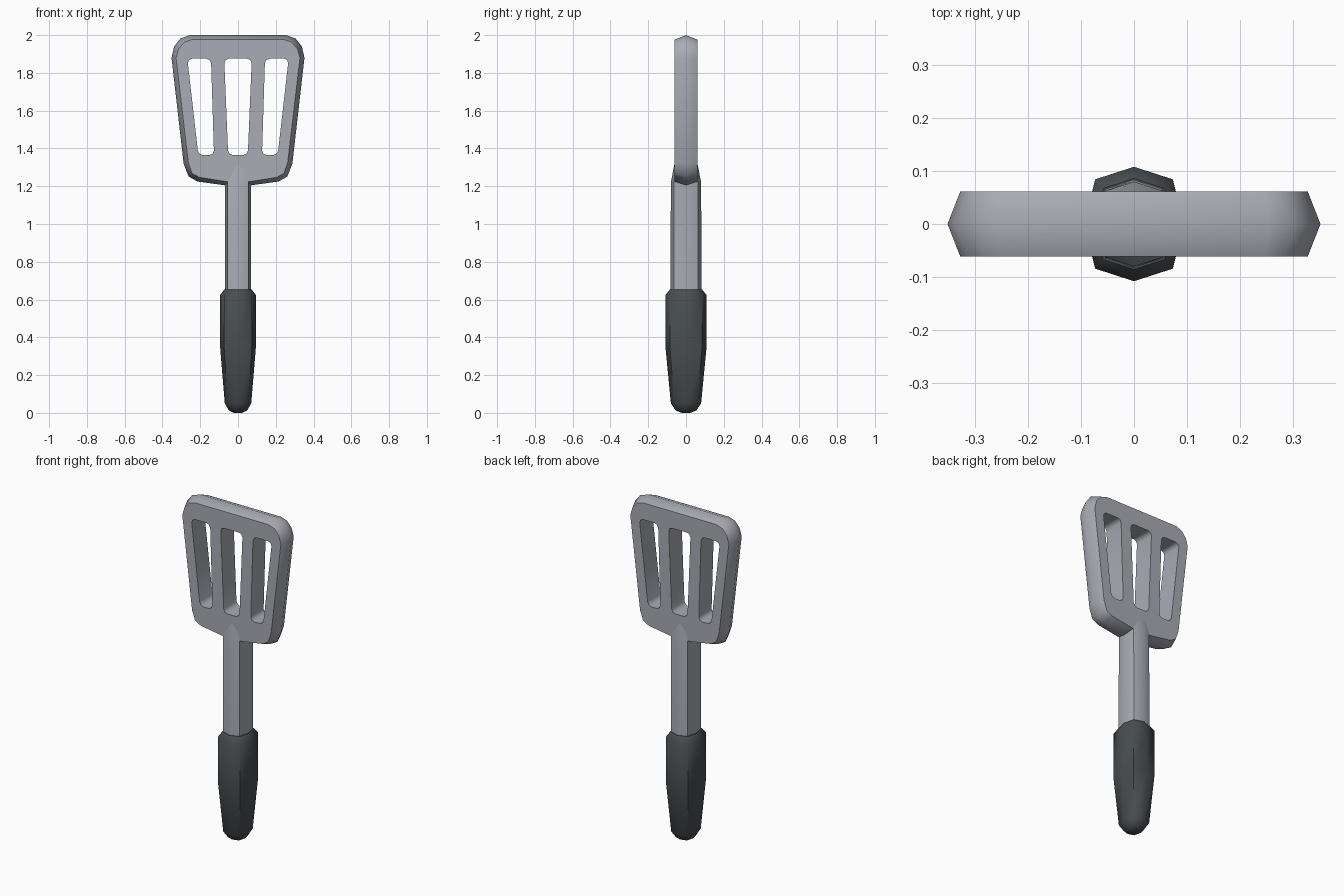
import bpy, bmesh, math
from mathutils import Vector

if "Cube" in bpy.data.objects:
    bpy.data.objects.remove(bpy.data.objects["Cube"])


def material(name, rgb):
    m = bpy.data.materials.new(name)
    m.diffuse_color = (*rgb, 1)
    m.use_nodes = True
    m.node_tree.nodes["Principled BSDF"].inputs["Base Color"].default_value = m.diffuse_color
    return m


METAL = material("grey metal", (0.40, 0.41, 0.46))
GRIP = material("dark rubber", (0.065, 0.075, 0.08))


def loft(name, rings, mat, smooth=50):
    """Skin a list of equal-length point rings and cap both ends."""
    bm = bmesh.new()
    vr = [[bm.verts.new(p) for p in r] for r in rings]
    n = len(vr[0])
    for a, b in zip(vr, vr[1:]):
        for i in range(n):
            j = (i + 1) % n
            bm.faces.new((a[i], a[j], b[j], b[i]))
    bm.faces.new(vr[0])
    bm.faces.new(vr[-1])
    bmesh.ops.recalc_face_normals(bm, faces=bm.faces)
    me = bpy.data.meshes.new(name)
    bm.to_mesh(me)
    bm.free()
    ob = bpy.data.objects.new(name, me)
    bpy.context.collection.objects.link(ob)
    me.materials.append(mat)
    if smooth:
        shade(ob, smooth)
    return ob


def shade(ob, deg):
    bpy.ops.object.select_all(action='DESELECT')
    ob.select_set(True)
    bpy.context.view_layer.objects.active = ob
    bpy.ops.object.shade_smooth_by_angle(angle=math.radians(deg))


def octagon(z, rx, ry):
    q = 0.78
    pts = [(1, 0), (q, q), (0, 1), (-q, q), (-1, 0), (-q, -q), (0, -1), (q, -q)]
    return [(x * rx, y * ry, z) for x, y in pts]


def mirrored(half):
    return half + [(-x, z) for x, z in reversed(half)]


# Blade: outline with a ridge along the middle of its rim
outer = mirrored([(0.07, 1.205), (0.215, 1.225), (0.262, 1.252), (0.288, 1.32),
                  (0.352, 1.88), (0.338, 1.94), (0.305, 1.982), (0.255, 2.0)])
inner = mirrored([(0.065, 1.225), (0.205, 1.247), (0.243, 1.268), (0.263, 1.325),
                  (0.328, 1.88), (0.315, 1.926), (0.285, 1.962), (0.245, 1.976)])
blade = loft("blade", [[(x, y, z) for x, z in o]
                       for o, y in ((inner, -0.061), (outer, 0), (inner, 0.061))],
             METAL, 0)


# Slots: three tapered openings with chamfered corners
def slot(corners, cut=0.024):
    pts = []
    n = len(corners)
    for i in range(n):
        p = Vector(corners[i])
        a = (Vector(corners[i - 1]) - p).normalized()
        b = (Vector(corners[(i + 1) % n]) - p).normalized()
        pts += [p + a * cut, p + (a + b) * cut * 0.3, p + b * cut]
    return pts


side = [(0.127, 1.365), (0.21, 1.365), (0.268, 1.875), (0.143, 1.875)]
middle = [(-0.052, 1.365), (0.052, 1.365), (0.073, 1.875), (-0.073, 1.875)]
for k, c in enumerate((side, middle, [(-x, z) for x, z in side])):
    outline = slot(c)
    cutter = loft("slot_cutter_%d" % k,
                  [[(p.x, y, p.y) for p in outline] for y in (-0.2, 0.2)], METAL, 0)
    mod = blade.modifiers.new("slot", 'BOOLEAN')
    mod.operation = 'DIFFERENCE'
    mod.solver = 'EXACT'
    mod.object = cutter
    bpy.context.view_layer.objects.active = blade
    bpy.ops.object.modifier_apply(modifier=mod.name)
    bpy.data.objects.remove(cutter, do_unlink=True)
shade(blade, 50)

# Shaft: faceted rod fading into the blade
loft("shaft", [octagon(0.6, 0.07, 0.083), octagon(1.22, 0.07, 0.08),
               octagon(1.335, 0.085, 0.058)], METAL)

# Grip: tapered handle with rounded end
loft("grip", [octagon(0.0, 0.022, 0.022), octagon(0.013, 0.048, 0.055),
              octagon(0.05, 0.07, 0.08), octagon(0.34, 0.094, 0.108),
              octagon(0.625, 0.094, 0.108), octagon(0.652, 0.074, 0.086)], GRIP)
